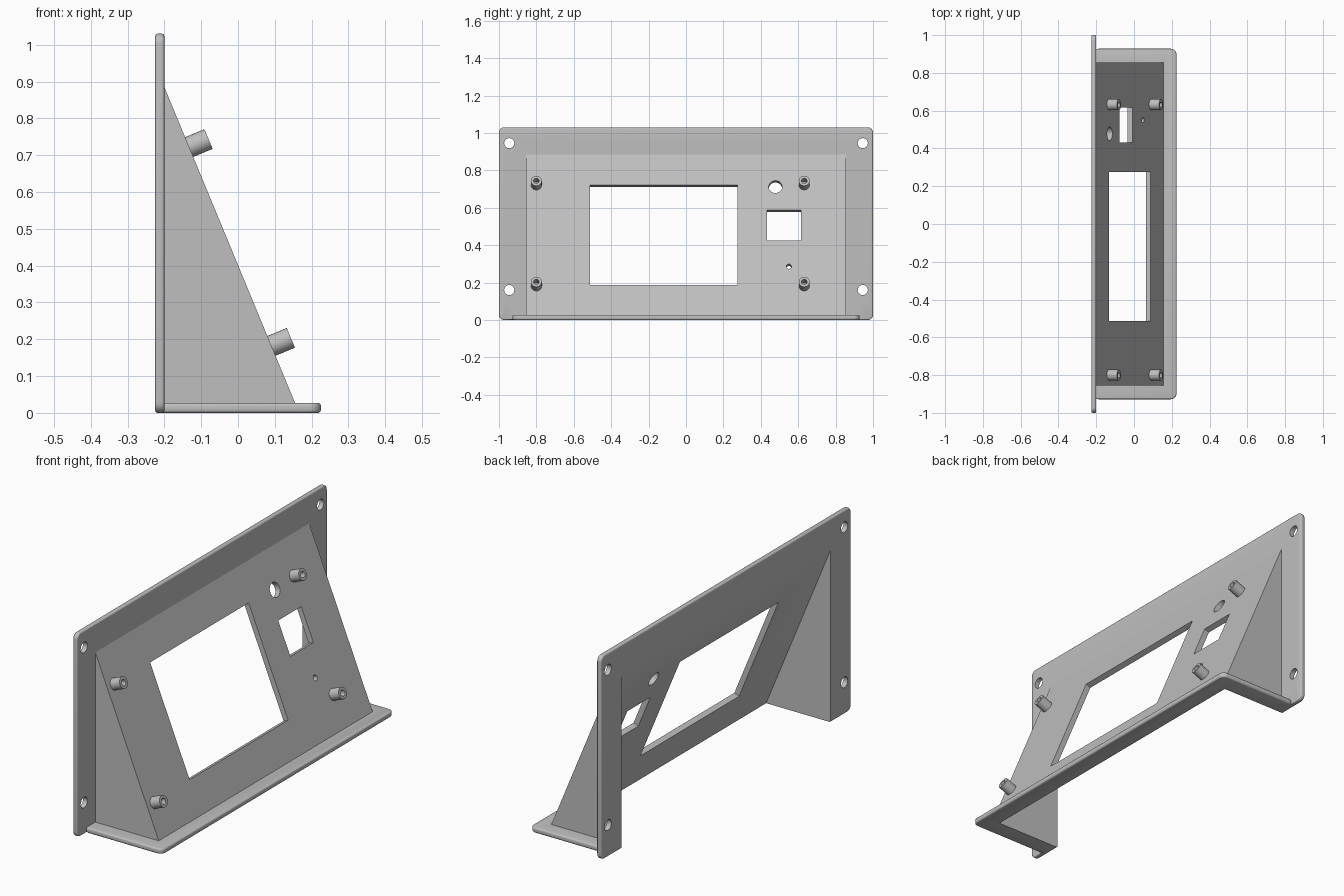
import bpy, bmesh, math
from mathutils import Matrix, Vector

cube = bpy.data.objects.get("Cube")
if cube:
    bpy.data.objects.remove(cube, do_unlink=True)

grey = bpy.data.materials.new("plain_grey")
grey.use_nodes = True
COLOUR = (0.52, 0.52, 0.52, 1)
grey.diffuse_color = COLOUR
grey.node_tree.nodes["Principled BSDF"].inputs["Base Color"].default_value = COLOUR

# Sloped face: upper and lower ends in x, z
TOP, BOTTOM = Vector((-0.2, 0, 0.885)), Vector((0.155, 0, 0.027))
RUN = BOTTOM - TOP
TILT = math.atan2(-RUN.z, RUN.x)
NORMAL = Vector((math.sin(TILT), 0, math.cos(TILT)))
WALL = 0.028


def slope_x(z, inset=0):
    return TOP.x + (z - TOP.z) * RUN.x / RUN.z - inset / NORMAL.x


def on_slope(y, z):
    """Frame on the sloped face with local z pointing outwards."""
    return Matrix.Translation((slope_x(z), y, z)) @ Matrix.Rotation(TILT, 4, 'Y')


def make(name, bm):
    bmesh.ops.recalc_face_normals(bm, faces=bm.faces)
    mesh = bpy.data.meshes.new(name)
    bm.to_mesh(mesh)
    bm.free()
    mesh.materials.append(grey)
    obj = bpy.data.objects.new(name, mesh)
    bpy.context.collection.objects.link(obj)
    return obj


def activate(obj):
    bpy.ops.object.select_all(action='DESELECT')
    obj.select_set(True)
    bpy.context.view_layer.objects.active = obj


def rounded_plate(name, lo, hi, axis, radius, rim):
    """Slab with corners rounded about one axis and a softened rim."""
    lo, hi = Vector(lo), Vector(hi)
    bm = bmesh.new()
    bmesh.ops.create_cube(bm, size=1, matrix=Matrix.Translation((lo + hi) / 2)
                          @ Matrix.Diagonal((*(hi - lo), 1)))
    corners = [e for e in bm.edges
               if abs((e.verts[0].co - e.verts[1].co)[axis]) > 0.001]
    bmesh.ops.bevel(bm, geom=corners, offset=radius, segments=6,
                    profile=0.5, affect='EDGES')
    edges = [e for e in bm.edges if e.calc_face_angle() > 1]
    bmesh.ops.bevel(bm, geom=edges, offset=rim, segments=3,
                    profile=0.5, affect='EDGES')
    return make(name, bm)


def prism(name, profile, half_width):
    """Extrude an x, z outline across y."""
    bm = bmesh.new()
    face = bm.faces.new([bm.verts.new((x, -half_width, z)) for x, z in profile])
    ext = bmesh.ops.extrude_face_region(bm, geom=[face])["geom"]
    moved = [v for v in ext if isinstance(v, bmesh.types.BMVert)]
    bmesh.ops.translate(bm, verts=moved, vec=(0, 2 * half_width, 0))
    return make(name, bm)


def window(y0, y1, z0, z1):
    bm = bmesh.new()
    size = Matrix.Diagonal(((z1 - z0) / NORMAL.x, y1 - y0, 0.15, 1))
    bmesh.ops.create_cube(bm, size=1,
                          matrix=on_slope((y0 + y1) / 2, (z0 + z1) / 2) @ size)
    return make("window_cutter", bm)


def drill(frame, radius):
    bm = bmesh.new()
    bmesh.ops.create_cone(bm, cap_ends=True, segments=32, radius1=radius,
                          radius2=radius, depth=0.15, matrix=frame)
    return make("drill_cutter", bm)


def combine(target, other, operation):
    other.hide_render = True
    activate(target)
    mod = target.modifiers.new("combine", 'BOOLEAN')
    mod.operation, mod.solver, mod.object = operation, 'EXACT', other
    bpy.ops.object.modifier_apply(modifier=mod.name)
    bpy.data.objects.remove(other, do_unlink=True)


# Mounting plate, foot flange and sloped housing joined in one shell
panel = rounded_plate("panel_shell", (-0.225, -1, 0), (-0.2, 1, 1.03), 0, 0.028, 0.007)
flange = rounded_plate("foot_flange", (-0.217, -0.928, 0), (0.225, 0.928, 0.027), 2, 0.03, 0.008)
housing = prism("housing", [(-0.21, 0.012), (-0.21, TOP.z), (TOP.x, TOP.z),
                            (slope_x(0.012), 0.012)], 0.855)
combine(panel, flange, 'UNION')
combine(panel, housing, 'UNION')

# Hollow the housing, open at the back and underneath
low, high = -0.1, 1.1
hollow = prism("hollow_cutter", [(-0.5, low), (-0.5, high), (slope_x(high, WALL), high),
                                 (slope_x(low, WALL), low)], 0.835)
combine(panel, hollow, 'DIFFERENCE')

# Screen opening, small window and round holes through the slope
for cutter in (window(-0.513, 0.275, 0.188, 0.722),
               window(0.432, 0.616, 0.424, 0.588),
               drill(on_slope(0.478, 0.712), 0.036),
               drill(on_slope(0.55, 0.286), 0.014)):
    combine(panel, cutter, 'DIFFERENCE')

# Fixing holes in the mounting plate corners
for y in (-0.945, 0.945):
    for z in (0.16, 0.945):
        frame = Matrix.Translation((-0.21, y, z)) @ Matrix.Rotation(math.pi / 2, 4, 'Y')
        combine(panel, drill(frame, 0.027), 'DIFFERENCE')

activate(panel)
bpy.ops.object.shade_smooth_by_angle(angle=math.radians(35))


# Hollow screw posts standing on the slope
def screw_post(name, y, z):
    outline = [(0, -0.01), (0.029, -0.01), (0.029, 0.057), (0.015, 0.057),
               (0.015, 0.008), (0, 0.008)]
    bm = bmesh.new()
    verts = [bm.verts.new((r, 0, h)) for r, h in outline]
    edges = [bm.edges.new(pair) for pair in zip(verts, verts[1:])]
    bmesh.ops.spin(bm, geom=verts + edges, cent=(0, 0, 0), axis=(0, 0, 1),
                   angle=math.tau, steps=24)
    bmesh.ops.remove_doubles(bm, verts=bm.verts, dist=0.0005)
    bm.transform(on_slope(y, z))
    post = make(name, bm)
    activate(post)
    bpy.ops.object.shade_smooth_by_angle(angle=math.radians(35))


for side, y in (("near", -0.8), ("far", 0.632)):
    for level, z in (("lower", 0.182), ("upper", 0.722)):
        screw_post(f"{level}_{side}_screw_post", y, z)
